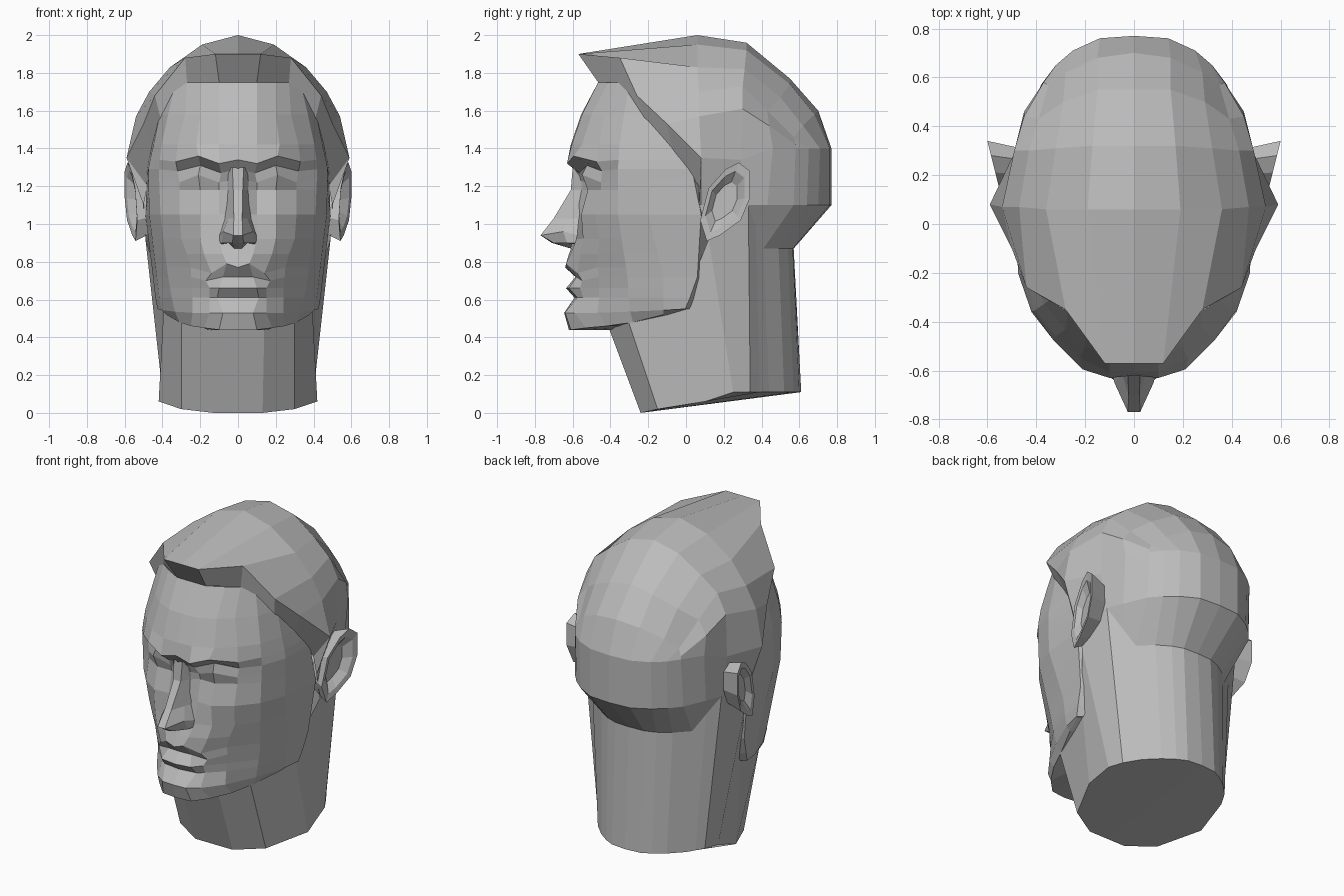
import bpy
import bmesh
from mathutils import Vector

default_cube = bpy.data.objects.get("Cube")
if default_cube:
    bpy.data.objects.remove(default_cube)

# One flat grey clay material for the whole bust
clay = bpy.data.materials.new("grey clay")
clay.use_nodes = True
clay_colour = (0.5, 0.5, 0.5, 1)
clay.diffuse_color = clay_colour
clay.node_tree.nodes["Principled BSDF"].inputs["Base Color"].default_value = clay_colour

HEAD_CENTRE = Vector((0, 0.1, 1.1))


def finish(name, bm, centre=HEAD_CENTRE):
    """Clean the half mesh, point its normals outward and mirror it."""
    bmesh.ops.remove_doubles(bm, verts=bm.verts, dist=0.001)
    bmesh.ops.recalc_face_normals(bm, faces=bm.faces)
    outward = sum(face.normal.dot(face.calc_center_median() - centre) * face.calc_area()
                  for face in bm.faces)
    if outward < 0:
        bmesh.ops.reverse_faces(bm, faces=bm.faces)
    mesh = bpy.data.meshes.new(name)
    bm.to_mesh(mesh)
    bm.free()
    mesh.materials.append(clay)
    part = bpy.data.objects.new(name, mesh)
    bpy.context.scene.collection.objects.link(part)
    mirror = part.modifiers.new("mirror", 'MIRROR')
    mirror.use_clip = True
    return part


def skin(bm, rows, closed=False):
    """Bridge neighbouring rows of equal length with faces."""
    grid = [[bm.verts.new(point) for point in row] for row in rows]
    for upper, lower in zip(grid, grid[1:]):
        count = len(upper)
        for i in range(count if closed else count - 1):
            j = (i + 1) % count
            bm.faces.new((upper[i], upper[j], lower[j], lower[i]))
    return grid


def level(height, *points):
    """Row at one height; a point may carry its own height."""
    return [p if len(p) == 3 else (*p, height) for p in points]


def loft(name, rows, centre=HEAD_CENTRE):
    bm = bmesh.new()
    skin(bm, rows)
    return finish(name, bm, centre)


# Hair: coronal arcs running from the hairline to the back of the skull
hair_tuck = [(0, -.465, 1.75), (.1, -.465, 1.75), (.27, -.36, 1.75),
             (.41, -.22, 1.56), (.45, -.07, 1.38), (.48, .07, 1.2)]
hair_edge = [(0, -.57, 1.9), (.12, -.57, 1.9), (.28, -.35, 1.88),
             (.44, -.26, 1.68), (.5, -.1, 1.53), (.59, .08, 1.35)]
crown = [(0, .06, 2), (.19, .06, 1.95), (.36, .06, 1.83),
         (.47, .07, 1.7), (.54, .07, 1.57), (.59, .08, 1.35)]
upper_back = [(0, .32, 1.96), (.17, .32, 1.92), (.32, .31, 1.82),
              (.43, .3, 1.73), (.49, .3, 1.61), (.49, .29, 1.34)]
mid_back = [(0, .55, 1.77), (.15, .55, 1.74), (.29, .5, 1.67),
            (.39, .43, 1.6), (.45, .44, 1.52), (.45, .46, 1.4)]
low_back = [(0, .7, 1.6), (.15, .68, 1.58), (.28, .62, 1.52),
            (.35, .57, 1.46), (.37, .58, 1.42), (.37, .58, 1.4)]
skull_widest = level(1.4, (0, .77), (.14, .76), (.25, .71), (.32, .65), (.37, .58), (.37, .58))
loft("hair_cap", [hair_tuck, hair_edge, crown, upper_back, mid_back, low_back, skull_widest])

# Back of the head: upright band, then the overhang down to the nape
band_top = skull_widest[:5] + [(.45, .46, 1.4), (.49, .29, 1.34), (.59, .08, 1.35), (.48, .07, 1.2)]
band_low = level(1.1, (0, .77), (.14, .76), (.25, .7), (.32, .64), (.38, .57),
                 (.44, .43), (.48, .33), (.5, .08), (.5, .07))
nape_back = level(.87, (0, .57), (.1, .565), (.17, .54), (.25, .49), (.33, .41))
nape_side = [(.4, .37, .98), (.48, .33, 1.1), (.49, .12, .92)]
loft("hair_back", [band_top, band_low, nape_back + nape_side + nape_side[-1:]])

# Neck: slanted tube with a flat tilted base, its front rising inside the jaw
neck_front = [(0, -.42, .48), (.14, -.42, .48), (.3, -.31, .5), (.39, 0, .62)]
neck_top = neck_front + nape_side[::-1] + nape_back[::-1]
neck_base = [(0, -.24, 0), (.13, -.24, 0), (.3, -.15, .02), (.42, .1, .06)] + level(
    .11, (.4, .25), (.37, .34), (.34, .39), (.31, .44), (.23, .52), (.16, .57), (.1, .6), (0, .61))
neck_mesh = bmesh.new()
neck_rings = skin(neck_mesh, [neck_top, neck_base])
neck_mesh.faces.new(neck_rings[-1])
finish("neck", neck_mesh, Vector((0, .15, .4)))

# Side of the face: temple, cheek and jaw columns blended between key heights
SIDE_KEYS = [(.45, (.31, -.28), (.38, -.12), (.41, -.02)),
             (.55, (.34, -.3), (.41, -.12), (.43, 0)),
             (.72, (.37, -.31), (.43, -.12), (.45, .06)),
             (1.05, (.41, -.36), (.47, -.2), (.49, .08)),
             (1.3, (.42, -.36), (.475, -.2), (.48, .03)),
             (1.45, (.4, -.35), (.44, -.2), (.45, -.08)),
             (1.75, (.33, -.3), (.38, -.2), (.38, -.1))]


def side(height):
    """Outer face columns at a height, ending in a tuck into the head."""
    for low, high in zip(SIDE_KEYS, SIDE_KEYS[1:]):
        if height <= high[0]:
            break
    blend = max(0, (height - low[0]) / (high[0] - low[0]))
    points = [Vector(a).lerp(Vector(b), blend) for a, b in zip(low[1:], high[1:])]
    points.append(points[-1] + Vector((-.08, .05)))
    # The jaw line rises towards the ear
    rise = max(0, .55 - height)
    return [(p.x, p.y, height + rise * lift)
            for p, lift in zip(points, (.3, .7, 1, 1))]


def face_row(height, *front):
    return level(height, *front) + side(height)


forehead_rows = [
    face_row(1.75, (0, -.465), (.1, -.465), (.2, -.41), (.27, -.36)),
    face_row(1.58, (0, -.555), (.1, -.55), (.2, -.5), (.28, -.43)),
    face_row(1.42, (0, -.61), (.1, -.605), (.22, -.55), (.32, -.46)),
    face_row(1.34, (0, -.62), (.1, -.63, 1.32), (.21, -.595, 1.36), (.33, -.475, 1.33))]
eye_rows = [
    face_row(1.29, (0, -.6), (.09, -.565, 1.27), (.2, -.525, 1.31), (.32, -.445, 1.28)),
    face_row(1.24, (0, -.59), (.1, -.53, 1.22), (.21, -.55, 1.26), (.31, -.45, 1.22)),
    face_row(1.18, (0, -.59), (.1, -.52), (.2, -.52), (.31, -.45))]
cheek_rows = [
    face_row(1.05, (0, -.59), (.1, -.55), (.2, -.555), (.31, -.48)),
    face_row(.92, (0, -.59), (.1, -.58), (.2, -.545), (.3, -.46)),
    face_row(.84, (0, -.62), (.08, -.61), (.18, -.56), (.27, -.47))]
mouth_rows = [
    face_row(.77, (0, -.64), (.06, -.635, .79), (.14, -.575, .74), (.25, -.47)),
    face_row(.72, (0, -.585), (.08, -.58), (.17, -.55, .7), (.25, -.46)),
    face_row(.66, (0, -.635), (.1, -.62), (.15, -.56), (.24, -.46)),
    face_row(.61, (0, -.59), (.11, -.575), (.15, -.545), (.24, -.46))]
chin_rows = [
    face_row(.53, (0, -.645), (.08, -.64), (.15, -.59), (.24, -.47)),
    face_row(.45, (0, -.62, .44), (.1, -.61, .44), (.18, -.53), (.25, -.42, .46))]
# Underside of the jaw, running back into the neck
jaw_under = level(.44, (0, -.36), (.1, -.36), (.16, -.32), (.2, -.28, .46)) + [
    (x - .06, y + .08, z) for x, y, z in side(.45)]
loft("face", forehead_rows + eye_rows + cheek_rows + mouth_rows + chin_rows + [jaw_under])

# Nose: ridge, flank and wing columns from the bridge to the base
loft("nose", [
    level(1.3, (0, -.6), (.03, -.6), (.05, -.58), (.07, -.55)),
    level(1.18, (0, -.61), (.025, -.61), (.05, -.56), (.07, -.51)),
    level(1.03, (0, -.7), (.022, -.7), (.05, -.61), (.08, -.54)),
    level(.94, (0, -.77), (.025, -.77), (.08, -.65, .96), (.1, -.57)),
    level(.9, (0, -.71), (.03, -.7), (.085, -.63), (.1, -.57)),
    level(.87, (0, -.61), (.02, -.61), (.05, -.6, .9), (.09, -.57, .89))],
    Vector((0, -.5, 1)))

# Ears: one flared rim, shrunk inward for the bowl and for the root
RIM = [(.11, .91), (.075, 1.02), (.12, 1.19), (.21, 1.29), (.28, 1.325),
       (.34, 1.28), (.34, 1.14), (.29, 1.02), (.18, .94)]


def ear_loop(scale, depth, flare):
    middle_y, middle_z = .2, 1.12
    loop = []
    for y, z in RIM:
        y = middle_y + (y - middle_y) * scale
        z = middle_z + (z - middle_z) * scale
        loop.append((depth + flare * y, y, z))
    return loop


ear_mesh = bmesh.new()
ear_rings = skin(ear_mesh, [ear_loop(.75, .44, 0), ear_loop(1, .515, .25),
                            ear_loop(.78, .51, .25), ear_loop(.5, .485, .2)], closed=True)
ear_mesh.faces.new(ear_rings[-1])
finish("ears", ear_mesh, Vector((.5, .2, 1.12)))
